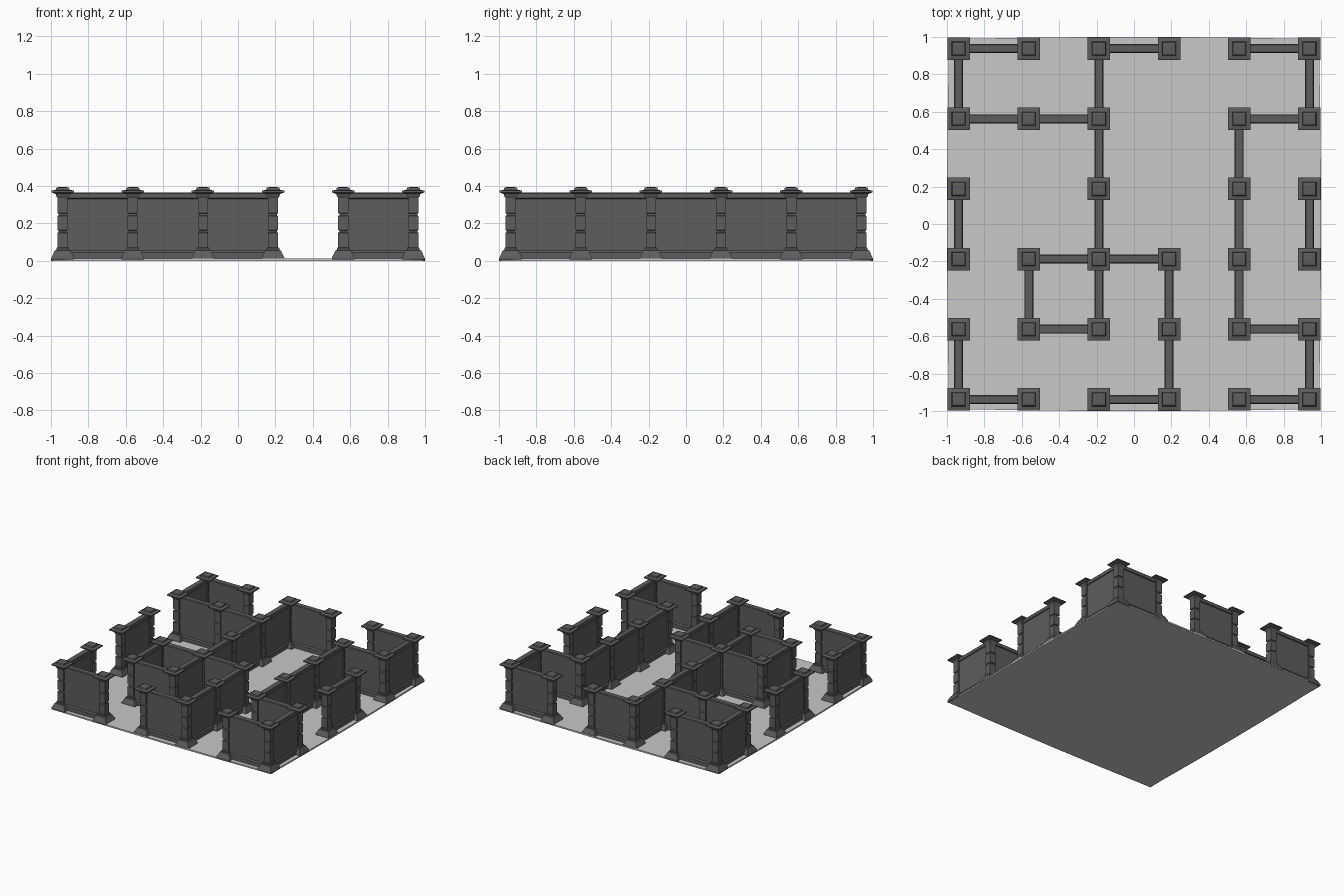
import bpy, bmesh, math
from mathutils import Vector

cube = bpy.data.objects.get("Cube")
if cube:
    bpy.data.objects.remove(cube, do_unlink=True)

PITCH = 0.375


def material(name, grey):
    m = bpy.data.materials.new(name)
    m.use_nodes = True
    colour = (grey, grey, grey, 1)
    m.diffuse_color = colour
    m.node_tree.nodes["Principled BSDF"].inputs["Base Color"].default_value = colour
    return m


def mesh_from_loops(name, loops, mat):
    """Skin a stack of matching closed loops and cap both ends."""
    bm = bmesh.new()
    rings = [[bm.verts.new(p) for p in loop] for loop in loops]
    for a, b in zip(rings, rings[1:]):
        n = len(a)
        for k in range(n):
            bm.faces.new((a[k], a[(k + 1) % n], b[(k + 1) % n], b[k]))
    bm.faces.new(rings[0][::-1])
    bm.faces.new(rings[-1])
    bmesh.ops.recalc_face_normals(bm, faces=bm.faces)
    mesh = bpy.data.meshes.new(name)
    bm.to_mesh(mesh)
    bm.free()
    mesh.materials.append(mat)
    return mesh


def place(name, mesh, x=0, y=0, angle=0):
    ob = bpy.data.objects.new(name, mesh)
    ob.location = (x, y, 0)
    ob.rotation_euler.z = angle
    bpy.context.collection.objects.link(ob)


def grid(i):
    return (i - 2.5) * PITCH


stone = material("dark stone", 0.11)
paving = material("pale paving", 0.58)

# Square pillar: flared foot, grooved shaft, stepped cap (half width, height)
pillar_profile = [
    (0.06, 0.005), (0.06, 0.018), (0.042, 0.055), (0.034, 0.058), (0.034, 0.068),
    (0.027, 0.072), (0.027, 0.15), (0.021, 0.153), (0.021, 0.162), (0.027, 0.165),
    (0.027, 0.24), (0.021, 0.243), (0.021, 0.252), (0.027, 0.255),
    (0.027, 0.335), (0.036, 0.35), (0.036, 0.357), (0.06, 0.366), (0.06, 0.375),
    (0.037, 0.38), (0.034, 0.391), (0.022, 0.394),
]
corners = [(-1, -1), (1, -1), (1, 1), (-1, 1)]
pillar = mesh_from_loops(
    "pillar", [[(sx * r, sy * r, z) for sx, sy in corners] for r, z in pillar_profile], stone)

# Wall cross-section: skirting, recessed panel, chamfered top rail
half_section = [
    (0.024, 0.008), (0.024, 0.045), (0.016, 0.055), (0.016, 0.332),
    (0.024, 0.336), (0.024, 0.36), (0.019, 0.366),
]
section = half_section + [(-y, z) for y, z in reversed(half_section)]
wall = mesh_from_loops(
    "wall", [[(x, y, z) for y, z in section] for x in (-PITCH / 2, PITCH / 2)], stone)

# Maze layout: per row / column, the grid cells spanned by a wall
rows = {0: (0, 2, 4), 1: (1, 4), 2: (1, 2), 4: (0, 1, 4), 5: (0, 2, 4)}
columns = {0: (0, 2, 4), 1: (1,), 2: (1, 2, 3, 4), 3: (0, 1), 4: (1, 2, 3), 5: (0, 2, 4)}
posts = set()
for j, spans in rows.items():
    for i in spans:
        place("wall_across", wall, grid(i + 0.5), grid(j))
        posts |= {(i, j), (i + 1, j)}
for i, spans in columns.items():
    for j in spans:
        place("wall_lengthwise", wall, grid(i), grid(j + 0.5), math.pi / 2)
        posts |= {(i, j), (i, j + 1)}

# A pillar at every wall end
for i, j in sorted(posts):
    place("pillar", pillar, grid(i), grid(j))

# Thin floor whose edges bow out slightly between the corners
steps, bow = 12, 0.012
outline = []
for side in range(4):
    c, s = round(math.cos(side * math.pi / 2)), round(math.sin(side * math.pi / 2))
    for k in range(steps):
        t = 2 * k / steps - 1
        x, y = t * (1 - bow), -1 + bow * t * t
        outline.append((c * x - s * y, s * x + c * y))
floor = mesh_from_loops("floor", [[(x, y, z) for x, y in outline] for z in (0, 0.012)], paving)
place("floor", floor)
